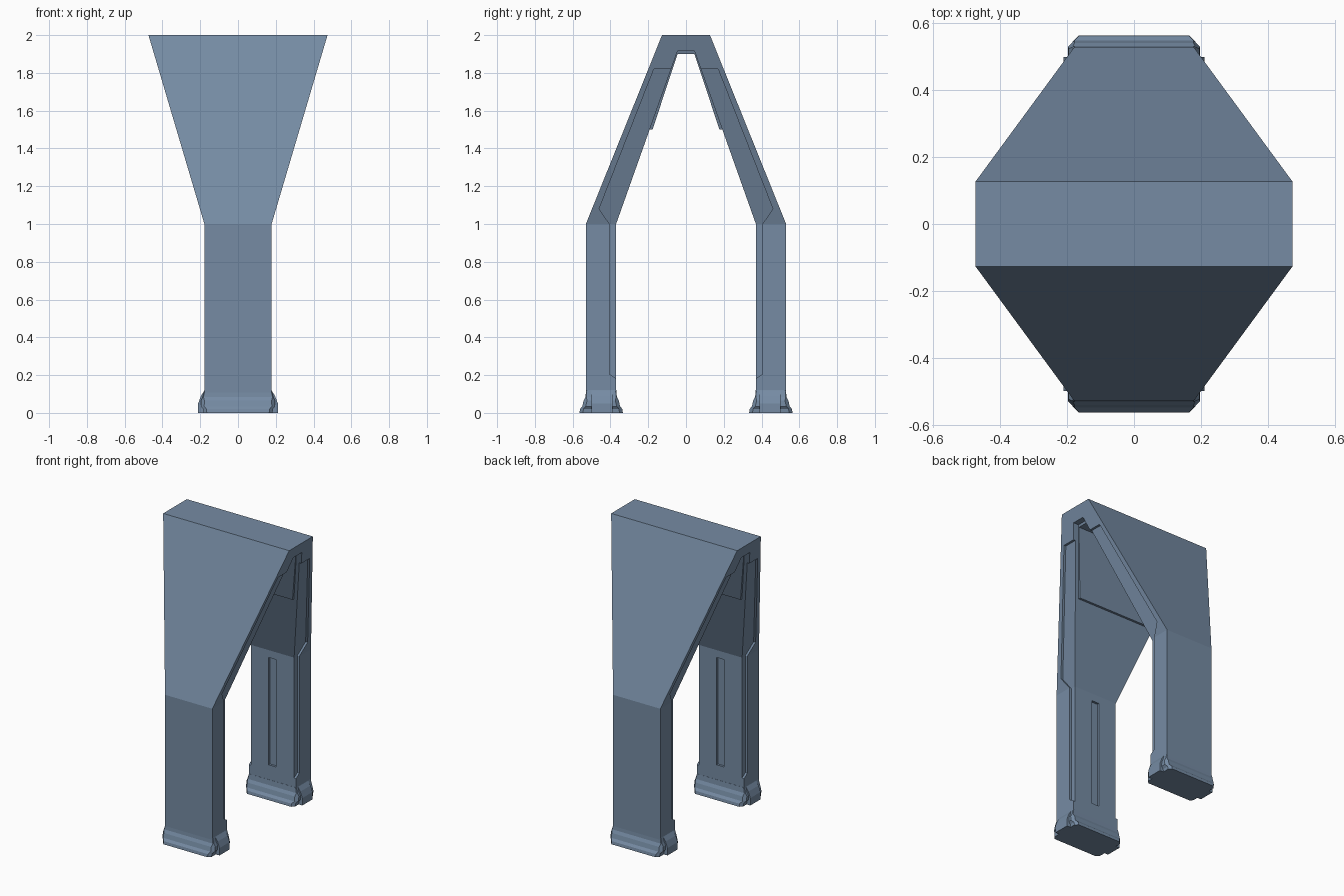
import bpy, bmesh

if "Cube" in bpy.data.objects:
    bpy.data.objects.remove(bpy.data.objects["Cube"])

mat = bpy.data.materials.new("slate blue")
mat.diffuse_color = (0.18, 0.26, 0.37, 1)
mat.use_nodes = True
mat.node_tree.nodes["Principled BSDF"].inputs["Base Color"].default_value = mat.diffuse_color


def half_width(z):
    return 0.178 + 0.296 * max(0.0, z - 1.0)


def loft(name, rings):
    """Closed solid through rings of equal point count."""
    bm = bmesh.new()
    vs = [[bm.verts.new(p) for p in r] for r in rings]
    n = len(vs[0])
    for a, b in zip(vs, vs[1:]):
        for i in range(n):
            j = (i + 1) % n
            bm.faces.new((a[i], a[j], b[j], b[i]))
    bm.faces.new(vs[0])
    bm.faces.new(vs[-1])
    bmesh.ops.recalc_face_normals(bm, faces=bm.faces)
    me = bpy.data.meshes.new(name)
    bm.to_mesh(me)
    bm.free()
    me.materials.append(mat)
    ob = bpy.data.objects.new(name, me)
    bpy.context.collection.objects.link(ob)
    return ob


def band(name, outer, inner, x_range):
    """Strip between two side-view (y, z) paths; x_range(z) gives both x ends."""
    rings = []
    for (yo, zo), (yi, zi) in zip(outer, inner):
        a, b = x_range(zo)
        c, d = x_range(zi)
        rings.append([(a, yo, zo), (b, yo, zo), (d, yi, zi), (c, yi, zi)])
    return loft(name, rings)


def mirrored(path):
    return path + [(-y, z) for y, z in reversed(path)]


def cut(target, cutter):
    m = target.modifiers.new("cut", 'BOOLEAN')
    m.operation, m.solver, m.object = 'DIFFERENCE', 'EXACT', cutter
    bpy.context.view_layer.objects.active = target
    bpy.ops.object.modifier_apply(modifier=m.name)
    bpy.data.objects.remove(cutter)


# arch body
body = band("arch_body",
            mirrored([(0.53, 0), (0.53, 1.0), (0.127, 2.0)]),
            mirrored([(0.37, 0), (0.37, 1.0), (0.045, 1.915)]),
            lambda z: (-half_width(z), half_width(z)))

# recessed inner strips on both sides, and a slot inside each leg
for sy in (-1, 1):
    for sx in (-1, 1):
        outer = [(0.405, 0.205), (0.405, 1.0), (0.46, 1.08), (0.17, 1.82)]
        inner = [(0.33, 0.155), (0.33, 1.0), (0.30, 1.08), (0.03, 1.82)]
        cut(body, band("strip_cutter",
                       [(sy * y, z) for y, z in outer],
                       [(sy * y, z) for y, z in inner],
                       lambda z: (sx * (half_width(z) - 0.015),
                                  sx * (half_width(z) + 0.1))))
    slot = [[(x, sy * y, z) for x, y in
             ((-0.028, 0.34), (0.028, 0.34), (0.028, 0.385), (-0.028, 0.385))]
            for z in (0.22, 0.95)]
    cut(body, loft("slot_cutter", slot))

# raised liner plate under the apex
band("apex_liner",
     mirrored([(0.20, 1.5), (0.052, 1.922)]),
     mirrored([(0.177, 1.5), (0.045, 1.9)]),
     lambda z: (-half_width(z) + 0.04, half_width(z) - 0.04))

# flared feet with side tabs
for sy, side in ((-1, "front"), (1, "back")):
    rings = []
    for z, hx, hy in ((0, 0.183, 0.115), (0.02, 0.185, 0.112), (0.035, 0.197, 0.1),
                      (0.065, 0.196, 0.093), (0.085, 0.187, 0.083), (0.12, 0.178, 0.08)):
        c = 0.018 if z < 0.08 else 0.004
        pts = [(hx, hy - c), (hx - c, hy), (c - hx, hy), (-hx, hy - c),
               (-hx, c - hy), (c - hx, -hy), (hx - c, -hy), (hx, c - hy)]
        rings.append([(x, sy * 0.449 + y, z) for x, y in pts])
    loft(side + "_foot", rings)
    loft(side + "_foot_tabs",
         [[(-x, sy * 0.39, z), (x, sy * 0.39, z), (x, sy * 0.5, z), (-x, sy * 0.5, z)]
          for z, x in ((0, 0.211), (0.05, 0.211), (0.09, 0.196), (0.12, 0.177))])
